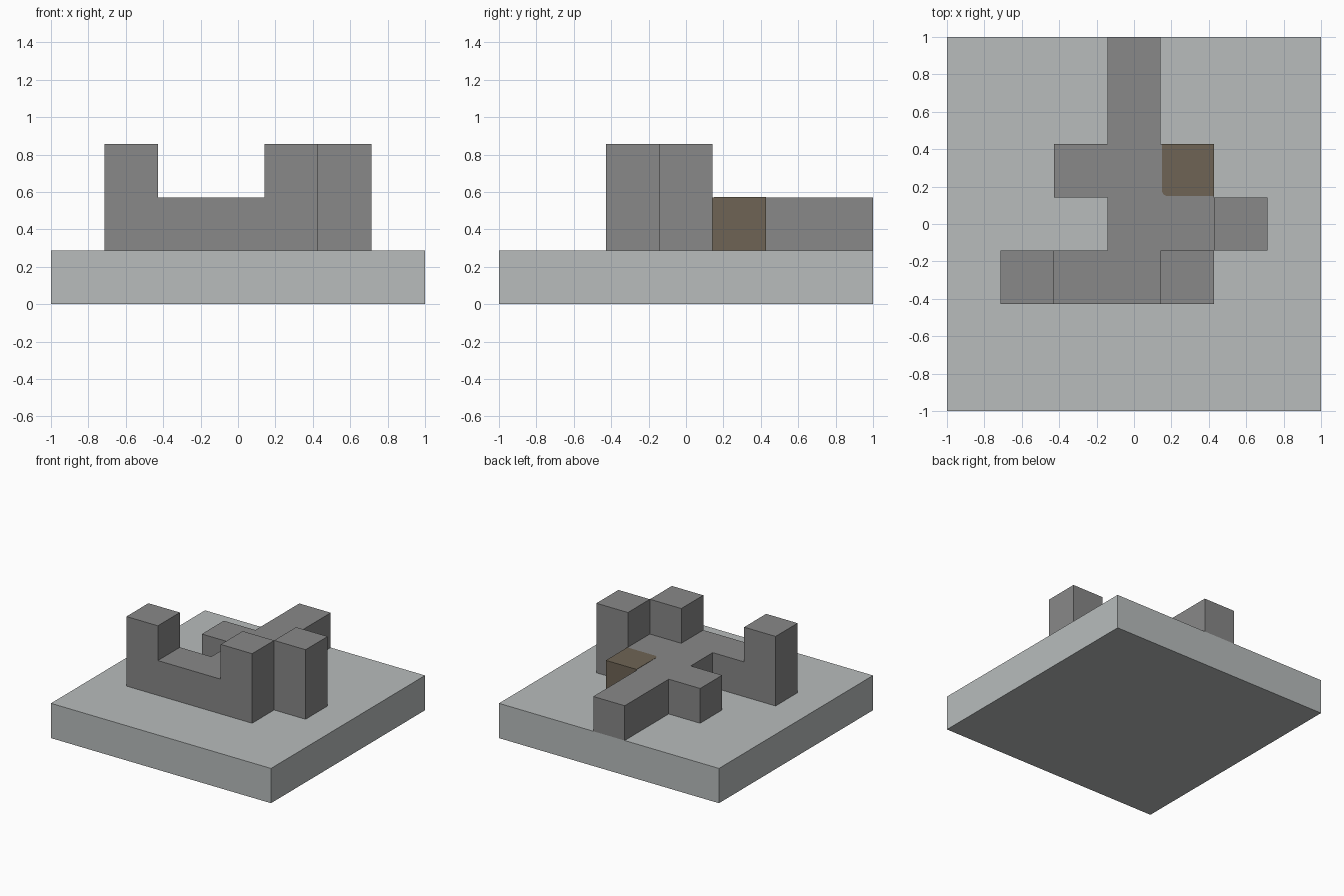
import bpy
import bmesh
import math
from mathutils import Vector

U = 2 / 7  # side of one cell

cube = bpy.data.objects.get("Cube")
if cube:
    bpy.data.objects.remove(cube, do_unlink=True)


def material(name, rgb):
    mat = bpy.data.materials.new(name)
    mat.use_nodes = True
    mat.diffuse_color = (*rgb, 1)
    bsdf = mat.node_tree.nodes["Principled BSDF"]
    bsdf.inputs["Base Color"].default_value = (*rgb, 1)
    bsdf.inputs["Roughness"].default_value = 0.9
    return mat


def add_object(name, bm, *mats):
    bmesh.ops.recalc_face_normals(bm, faces=bm.faces)
    mesh = bpy.data.meshes.new(name)
    bm.to_mesh(mesh)
    bm.free()
    for mat in mats:
        mesh.materials.append(mat)
    obj = bpy.data.objects.new(name, mesh)
    bpy.context.collection.objects.link(obj)
    return obj


pale_gray = material("pale gray", (0.48, 0.505, 0.505))
stone_gray = material("stone gray", (0.246, 0.246, 0.246))
earth_brown = material("earth brown", (0.156, 0.127, 0.089))

# Square base slab
bm = bmesh.new()
bmesh.ops.create_cube(bm, size=1)
bmesh.ops.scale(bm, vec=(2, 2, U), verts=bm.verts)
bmesh.ops.translate(bm, vec=(0, 0, U / 2), verts=bm.verts)
add_object("base_slab", bm, pale_gray)

# Branching walls: each row lists its y cell and its span of x cells
rows = [(3, 0, 0), (2, 0, 0), (1, -1, 1), (0, 0, 2), (-1, -2, 1)]
cells = {(x, y, 1) for y, first, last in rows for x in range(first, last + 1)}
cells |= {(-2, -1, 2), (1, -1, 2), (2, 0, 2)}  # raised posts
brown_cell = (1, 1, 1)

# Only the outer skin of the joined cells is built
bm = bmesh.new()
for cell in cells:
    center = Vector(cell) * U + Vector((0, 0, U / 2))
    for axis in range(3):
        for sign in (-1, 1):
            step = Vector((0, 0, 0))
            step[axis] = sign
            if tuple(int(c + s) for c, s in zip(cell, step)) in cells:
                continue
            side = Vector((0, 0, 0))
            side[(axis + 1) % 3] = 1
            up = step.cross(side)
            corners = [side + up, up - side, -side - up, side - up]
            face = bm.faces.new([bm.verts.new(center + (step + c) * U / 2) for c in corners])
            face.material_index = int(cell == brown_cell and axis < 2)
bmesh.ops.remove_doubles(bm, verts=bm.verts, dist=0.001)
bmesh.ops.recalc_face_normals(bm, faces=bm.faces)
bmesh.ops.dissolve_limit(bm, angle_limit=0.01, verts=bm.verts, edges=bm.edges, delimit={'MATERIAL'})
add_object("branching_walls", bm, stone_gray, earth_brown)

# Thin brown top patch with one rounded inner corner
low, high, radius = U / 2 + 0.007, U * 1.5, 0.03
outline = [(high, low), (high, high), (low, high)]
for i in range(6):
    a = math.pi + i * math.pi / 10
    outline.append((low + radius * (1 + math.cos(a)), low + radius * (1 + math.sin(a))))
bm = bmesh.new()
patch = bm.faces.new([bm.verts.new((x, y, 2 * U)) for x, y in outline])
top = bmesh.ops.extrude_face_region(bm, geom=[patch])["geom"]
bmesh.ops.translate(bm, vec=(0, 0, 0.002), verts=[v for v in top if isinstance(v, bmesh.types.BMVert)])
add_object("brown_top_patch", bm, earth_brown)
